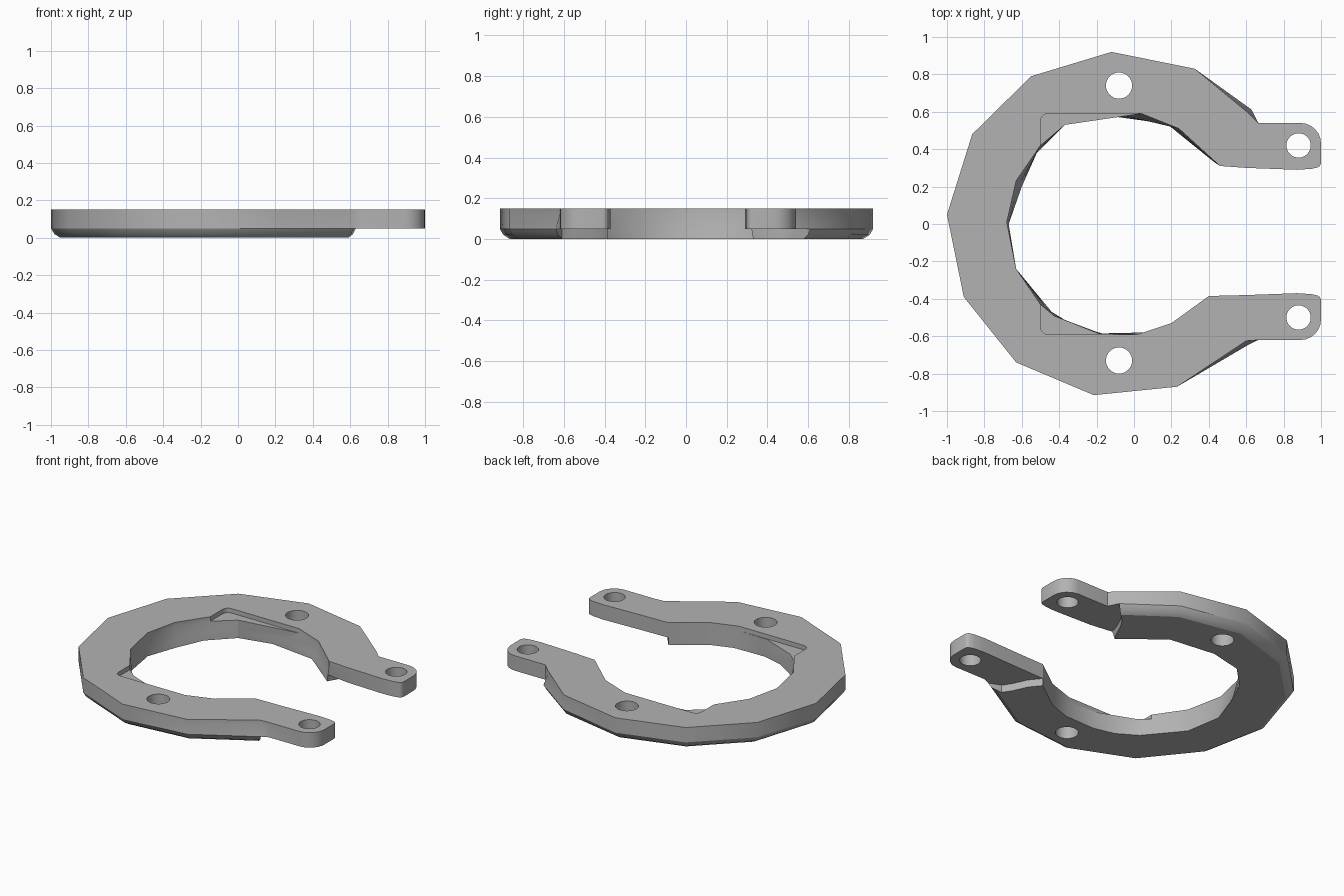
import bpy, bmesh, math
from mathutils import Vector

cube = bpy.data.objects.get("Cube")
if cube:
    bpy.data.objects.remove(cube, do_unlink=True)

TOP, SHELF, STEP, ROUND = 0.15, 0.12, 0.05, 0.02
MID_Y = -0.04            # mirror line of the two tabs
CENTRE = Vector((-0.09, 0.0))


def flip(points):
    return [(x, 2 * MID_Y - y) for x, y in reversed(points)]


def arc(cx, cy, r, start, end, steps):
    angles = [math.radians(start + (end - start) * i / steps) for i in range(steps + 1)]
    return [(cx + r * math.cos(a), cy + r * math.sin(a)) for a in angles]


# Outer edge of the ring, from the back tab round to the front tab
outer = [(0.61, 0.595), (0.325, 0.83), (-0.12, 0.92), (-0.55, 0.79), (-0.865, 0.48),
         (-1.0, 0.05), (-0.91, -0.39), (-0.63, -0.74), (-0.215, -0.915),
         (0.23, -0.87), (0.60, -0.625)]

# Inner edge of the ring, front to back, at the top and at the bottom
inner_top = [(0.40, -0.385), (0.20, -0.53), (0.02, -0.59), (-0.19, -0.585), (-0.43, -0.49),
             (-0.50, -0.43), (-0.63, -0.24), (-0.68, 0.01), (-0.63, 0.23), (-0.50, 0.42),
             (-0.37, 0.53), (0.04, 0.59), (0.24, 0.51), (0.46, 0.31)]
inner_low = [(0.40, -0.385), (0.20, -0.53), (0.05, -0.58), (-0.17, -0.585), (-0.31, -0.55),
             (-0.44, -0.47), (-0.63, -0.24), (-0.67, 0.0), (-0.60, 0.20), (-0.52, 0.38),
             (-0.37, 0.53), (-0.15, 0.58), (0.17, 0.54), (0.43, 0.33)]

# Rounded corners of the shallow recess in the top
front_corner = arc(-0.46, -0.55, 0.04, 270, 180, 5)
back_corner = arc(-0.46, 0.55, 0.04, 180, 90, 5)
recessed = inner_top[:3] + front_corner + inner_top[5:10] + back_corner + inner_top[11:]

# Rounded tab outline, and the hollow shoulder where the ring ends beneath it
tab = ([(0.60, 0.30), (0.87, 0.29), (0.95, 0.295)] + arc(0.97, 0.33, 0.03, -60, 0, 3)
       + arc(0.89, 0.43, 0.11, 0, 90, 6) + [(0.665, 0.54)])
shoulder = [(0.46, 0.38), (0.50, 0.47), (0.54, 0.53)]

# Screw holes
tab_holes = [arc(0.88, y, 0.065, 0, 348.75, 31) for y in (0.42, -0.50)]
ring_holes = [arc(-0.08, y, 0.07, 0, 348.75, 31) for y in (0.74, -0.73)]


def rim(z):
    """Outer edge, tucked in towards the rounded underside."""
    inset = {0.0: 0.05, ROUND: 0.018}.get(z, 0.0)
    points = []
    for i, p in enumerate(outer):
        out = (Vector(p) - CENTRE).normalized()
        bulge = 0.025 if i in (0, len(outer) - 1) and z <= STEP else 0.0
        points.append(tuple(Vector(p) + out * (bulge - inset)))
    return points


def bore(z):
    t = z / SHELF
    return [(a[0] * t + b[0] * (1 - t), a[1] * t + b[1] * (1 - t))
            for a, b in zip(inner_top, inner_low)]


def base_loop(z):
    return rim(z) + flip(shoulder) + bore(z) + shoulder


def full_loop(z, inside):
    return rim(z) + flip(tab) + inside + tab


bm = bmesh.new()


def make_verts(points, z):
    return [bm.verts.new((x, y, z)) for x, y in points]


def wall(low, z_low, high, z_high):
    a, b = make_verts(low, z_low), make_verts(high, z_high)
    for i in range(len(a)):
        j = (i + 1) % len(a)
        bm.faces.new((a[i], a[j], b[j], b[i]))


def cap(loops, z):
    """Flat face bounded by the first loop, with the others as holes."""
    edges = []
    for loop in loops:
        v = make_verts(loop, z)
        edges += [bm.edges.new((v[i - 1], v[i])) for i in range(len(v))]
    bmesh.ops.triangle_fill(bm, use_beauty=True, edges=edges, normal=(0, 0, 1))


# Lower ring with its rounded outer edge
wall(base_loop(0.0), 0.0, base_loop(ROUND), ROUND)
wall(base_loop(ROUND), ROUND, base_loop(STEP), STEP)
cap([base_loop(0.0)] + ring_holes, 0.0)

# Undersides of the tabs
under_back = bore(STEP)[-1:] + tab + rim(STEP)[:1] + shoulder[::-1]
under_front = rim(STEP)[-1:] + flip(tab) + bore(STEP)[:1] + flip(shoulder)[::-1]
cap([under_back, tab_holes[0]], STEP)
cap([under_front, tab_holes[1]], STEP)

# Upper ring and tabs, then the recess shelves and the top face
wall(full_loop(STEP, bore(STEP)), STEP, full_loop(SHELF, inner_top), SHELF)
wall(full_loop(SHELF, recessed), SHELF, full_loop(TOP, recessed), TOP)
cap([inner_top[2:6] + front_corner[::-1]], SHELF)
cap([inner_top[9:12] + back_corner[::-1]], SHELF)
cap([full_loop(TOP, recessed)] + tab_holes + ring_holes, TOP)

# Hole walls
for hole in tab_holes:
    wall(hole, STEP, hole, TOP)
for hole in ring_holes:
    wall(hole, 0.0, hole, TOP)

bmesh.ops.remove_doubles(bm, verts=bm.verts[:], dist=0.0005)
bmesh.ops.recalc_face_normals(bm, faces=bm.faces[:])
mesh = bpy.data.meshes.new("clamp_ring")
bm.to_mesh(mesh)
bm.free()
ring = bpy.data.objects.new("clamp_ring", mesh)
bpy.context.collection.objects.link(ring)

# Plain grey finish
grey = bpy.data.materials.new("plain_grey")
grey.use_nodes = True
colour = (0.45, 0.45, 0.45, 1.0)
grey.diffuse_color = colour
grey.node_tree.nodes["Principled BSDF"].inputs["Base Color"].default_value = colour
mesh.materials.append(grey)

bpy.context.view_layer.objects.active = ring
ring.select_set(True)
bpy.ops.object.shade_smooth_by_angle(angle=math.radians(30))
